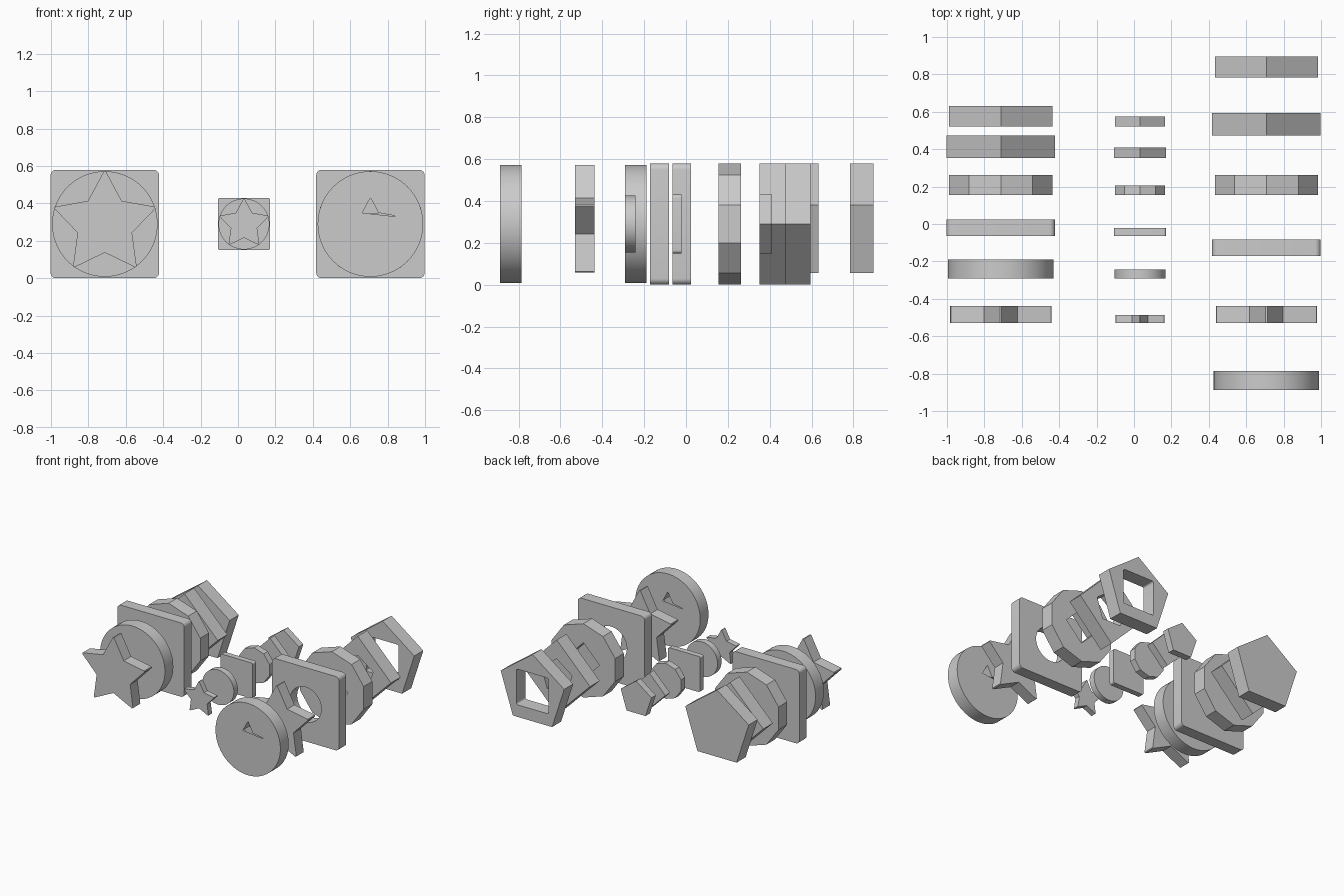
import bpy, bmesh, math

if "Cube" in bpy.data.objects:
    bpy.data.objects.remove(bpy.data.objects["Cube"])

CZ = 0.29          # height of every shape's centre
SMALL = 0.483      # scale of the small set and of the holes


def ngon(n, r):
    # regular outline with one vertex at the top
    return [(r * math.sin(2 * math.pi * i / n), r * math.cos(2 * math.pi * i / n)) for i in range(n)]


def star_outline():
    # five points with slightly blunted tips: tip, tip, inner, ...
    pts = []
    for k in range(5):
        a = 2 * math.pi * k / 5
        for r, d in ((0.283, -0.016), (0.283, 0.016), (0.153, math.pi / 5)):
            pts.append((r * math.sin(a + d), r * math.cos(a + d)))
    return pts


def rounded_square(h=0.29, r=0.03, seg=6):
    pts = []
    for q in range(4):
        a0 = q * math.pi / 2
        cx = (h - r) * (1 if q in (0, 3) else -1)
        cz = (h - r) * (1 if q in (0, 1) else -1)
        for i in range(seg + 1):
            a = a0 + i * math.pi / 2 / seg
            pts.append((cx + r * math.cos(a), cz + r * math.sin(a)))
    return pts


def scaled(pts, s):
    return [(x * s, z * s) for x, z in pts]


def plate(name, outline, cx, y0, depth, hole=None):
    # extruded outline with an optional hole
    bm = bmesh.new()
    edges = []
    for loop in [outline] + ([hole] if hole else []):
        vs = [bm.verts.new((x + cx, y0, z + CZ)) for x, z in loop]
        if hole:
            edges += [bm.edges.new((vs[i], vs[(i + 1) % len(vs)])) for i in range(len(vs))]
        else:
            bm.faces.new(vs)
    if hole:
        bmesh.ops.triangle_fill(bm, edges=edges, use_beauty=True, use_dissolve=False)
    ext = bmesh.ops.extrude_face_region(bm, geom=bm.faces[:], use_keep_orig=True)
    moved = [g for g in ext["geom"] if isinstance(g, bmesh.types.BMVert)]
    bmesh.ops.translate(bm, verts=moved, vec=(0, depth, 0))
    bmesh.ops.recalc_face_normals(bm, faces=bm.faces[:])
    return finish(name, bm)


def finish(name, bm):
    me = bpy.data.meshes.new(name)
    bm.to_mesh(me)
    bm.free()
    ob = bpy.data.objects.new(name, me)
    bpy.context.collection.objects.link(ob)
    bpy.ops.object.select_all(action='DESELECT')
    ob.select_set(True)
    bpy.context.view_layer.objects.active = ob
    bpy.ops.object.shade_smooth_by_angle(angle=math.radians(30))
    return ob


shapes = {
    "pentagon": ngon(5, 0.29),
    "diamond": ngon(4, 0.29),
    "decagon": ngon(10, 0.29),
    "square": rounded_square(),
    "disc": ngon(72, 0.282),
    "star": star_outline(),
}

# name: front y of solid sets, depth, front y of pierced set, hole shape
layout = {
    "pentagon": (0.52, 0.112, 0.783, "square"),
    "diamond": (0.352, 0.12, 0.474, "pentagon"),
    "decagon": (0.155, 0.107, 0.155, "diamond"),
    "square": (-0.065, 0.09, -0.172, "disc"),
    "disc": (-0.292, 0.103, -0.888, "star"),
    "star": (-0.53, 0.092, -0.53, None),
}

for name, (y, depth, y_hole, inner) in layout.items():
    pts = shapes[name]
    # large solid, small solid and pierced plates
    plate("large_" + name, pts, -0.712, y, depth)
    plate("small_" + name, scaled(pts, SMALL), 0.032, y, depth * SMALL)
    hole = scaled(shapes[inner], SMALL) if inner else None
    plate("pierced_" + name, pts, 0.708, y_hole, depth, hole)

# caps that close most of the star opening in the pierced disc
cap = scaled(shapes["star"], SMALL)[4:]
cap = cap[-1:] + cap[:-1]
for label, y, side in (("front_cap", -0.888, 1), ("back_cap", -0.785, -1)):
    bm = bmesh.new()
    f = bm.faces.new([bm.verts.new((side * x + 0.708, y, z + CZ)) for x, z in cap])
    f.normal_update()
    if f.normal.y * side > 0:
        f.normal_flip()
    bmesh.ops.triangulate(bm, faces=[f])
    finish("disc_" + label, bm)
